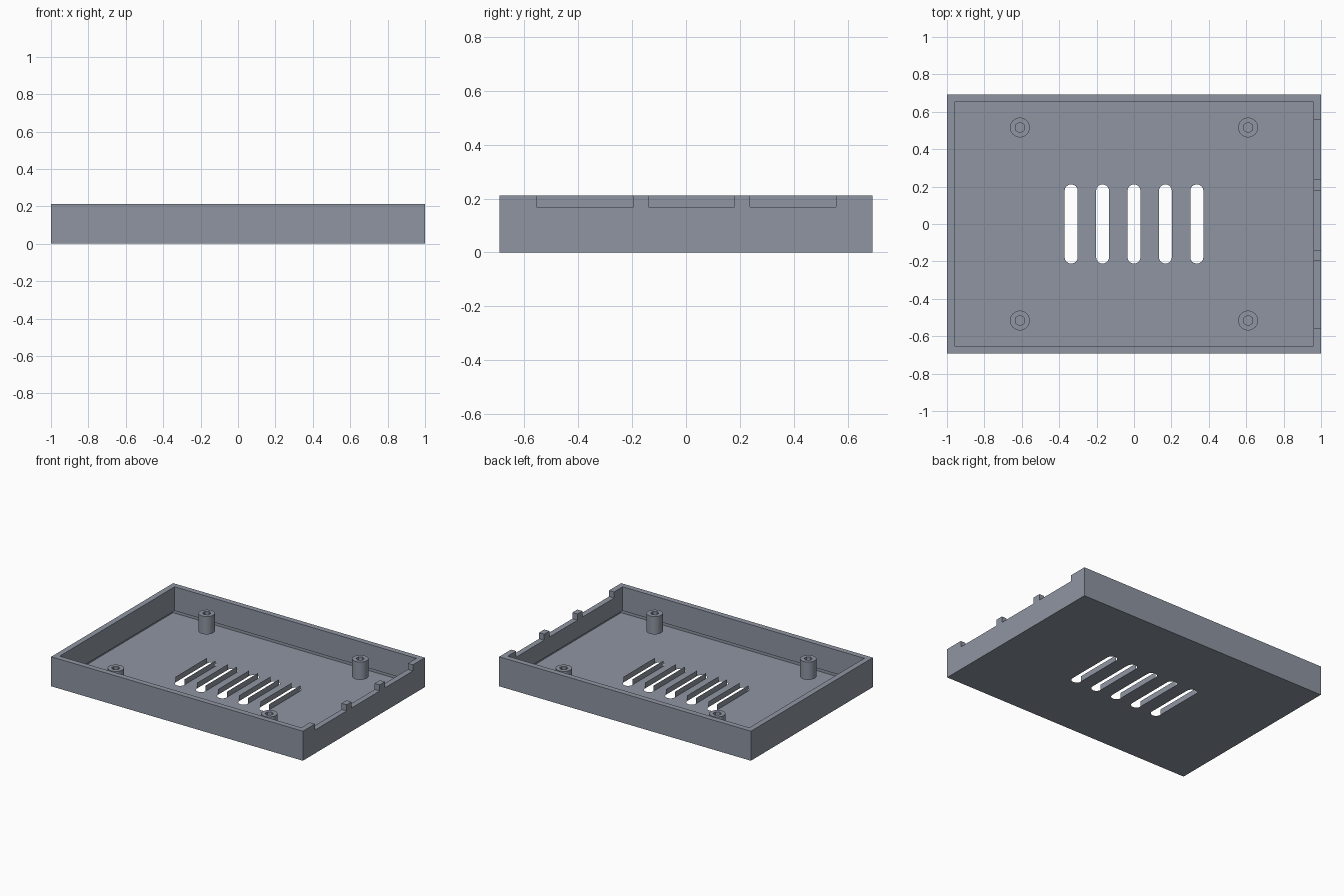
import bpy, bmesh, math

cube = bpy.data.objects.get("Cube")
if cube:
    bpy.data.objects.remove(cube, do_unlink=True)

WIDTH, DEPTH, HEIGHT = 2.0, 1.384, 0.212
WALL, FLOOR, LEDGE = 0.04, 0.04, 0.168

grey = bpy.data.materials.new("slate_grey")
grey.use_nodes = True
colour = (0.272, 0.302, 0.36, 1)
grey.diffuse_color = colour
grey.node_tree.nodes["Principled BSDF"].inputs["Base Color"].default_value = colour


def prism(name, outline, z0, z1):
    """Extrude a flat outline of (x, y) points from z0 up to z1."""
    bm = bmesh.new()
    face = bm.faces.new([bm.verts.new((x, y, z0)) for x, y in outline])
    new = bmesh.ops.extrude_face_region(bm, geom=[face])["geom"]
    verts = [v for v in new if isinstance(v, bmesh.types.BMVert)]
    bmesh.ops.translate(bm, verts=verts, vec=(0, 0, z1 - z0))
    bmesh.ops.recalc_face_normals(bm, faces=bm.faces)
    mesh = bpy.data.meshes.new(name)
    bm.to_mesh(mesh)
    bm.free()
    mesh.materials.append(grey)
    obj = bpy.data.objects.new(name, mesh)
    bpy.context.collection.objects.link(obj)
    return obj


def rect(x0, x1, y0, y1):
    return [(x0, y0), (x1, y0), (x1, y1), (x0, y1)]


def circle(x, y, radius, sides, start=0.0):
    angles = [start + math.tau * i / sides for i in range(sides)]
    return [(x + radius * math.cos(a), y + radius * math.sin(a)) for a in angles]


def slot(x, half_length, radius, steps=8):
    points = []
    for side in (1, -1):
        for i in range(steps + 1):
            a = math.pi * i / steps + (0 if side > 0 else math.pi)
            points.append((x + radius * math.cos(a),
                           side * (half_length - radius) + radius * math.sin(a)))
    return points


def cut(target, cutters):
    """Subtract the cutters, bake the result and remove them."""
    for cutter in cutters:
        cutter.hide_render = True
        mod = target.modifiers.new("cut", 'BOOLEAN')
        mod.operation, mod.solver, mod.object = 'DIFFERENCE', 'EXACT', cutter
    bpy.context.view_layer.update()
    graph = bpy.context.evaluated_depsgraph_get()
    mesh = bpy.data.meshes.new_from_object(target.evaluated_get(graph))
    target.modifiers.clear()
    target.data = mesh
    for cutter in cutters:
        bpy.data.objects.remove(cutter, do_unlink=True)


def open_faces(obj, test):
    """Delete the faces whose centre and normal pass the test."""
    bm = bmesh.new()
    bm.from_mesh(obj.data)
    bm.normal_update()
    doomed = [f for f in bm.faces if test(f.calc_center_median(), f.normal)]
    bmesh.ops.delete(bm, geom=doomed, context='FACES')
    bm.to_mesh(obj.data)
    bm.free()


def is_inner_floor(c, n):
    return n.z > 0.9 and c.z < FLOOR + 0.01


def is_vent_end(c, n):
    return abs(n.z) < 0.5 and abs(n.y) > 0.01 and abs(c.y) < 0.3


# Open tray
hx, hy = WIDTH / 2, DEPTH / 2
tray = prism("tray", rect(-hx, hx, -hy, hy), 0, HEIGHT)
cutters = [prism("cavity_cutter",
                 rect(WALL - hx, hx - WALL, WALL - hy, hy - WALL), FLOOR, 0.4)]

# Vent slots through the floor
for i in range(-2, 3):
    cutters.append(prism("vent_cutter", slot(i * 0.168, 0.212, 0.035), -0.1, 0.1))
cut(tray, cutters)

# Thin base plate with the vent sides standing up as bare fins
open_faces(tray, lambda c, n: is_inner_floor(c, n) or is_vent_end(c, n))

# Connector notches in the side wall, cut as a second pass over the rim
notches = [prism("notch_cutter", rect(hx - 0.08, hx + 0.1, y0, y1), LEDGE, 0.5)
           for y0, y1 in ((-0.555, -0.195), (-0.14, 0.18), (0.238, 0.557))]
cut(tray, notches)

# Hollow mounting posts, open underneath
for x in (-0.61, 0.61):
    for y in (-0.516, 0.516):
        post = prism("mounting_post", circle(x, y, 0.053, 32), FLOOR, LEDGE)
        bore = circle(x, y, 0.028, 6, math.pi / 2)
        cut(post, [prism("bore_cutter", bore, FLOOR + 0.003, 0.3)])
        open_faces(post, lambda c, n: n.z < -0.9)
        bpy.ops.object.select_all(action='DESELECT')
        post.select_set(True)
        bpy.context.view_layer.objects.active = post
        bpy.ops.object.shade_smooth_by_angle(angle=math.radians(30))
